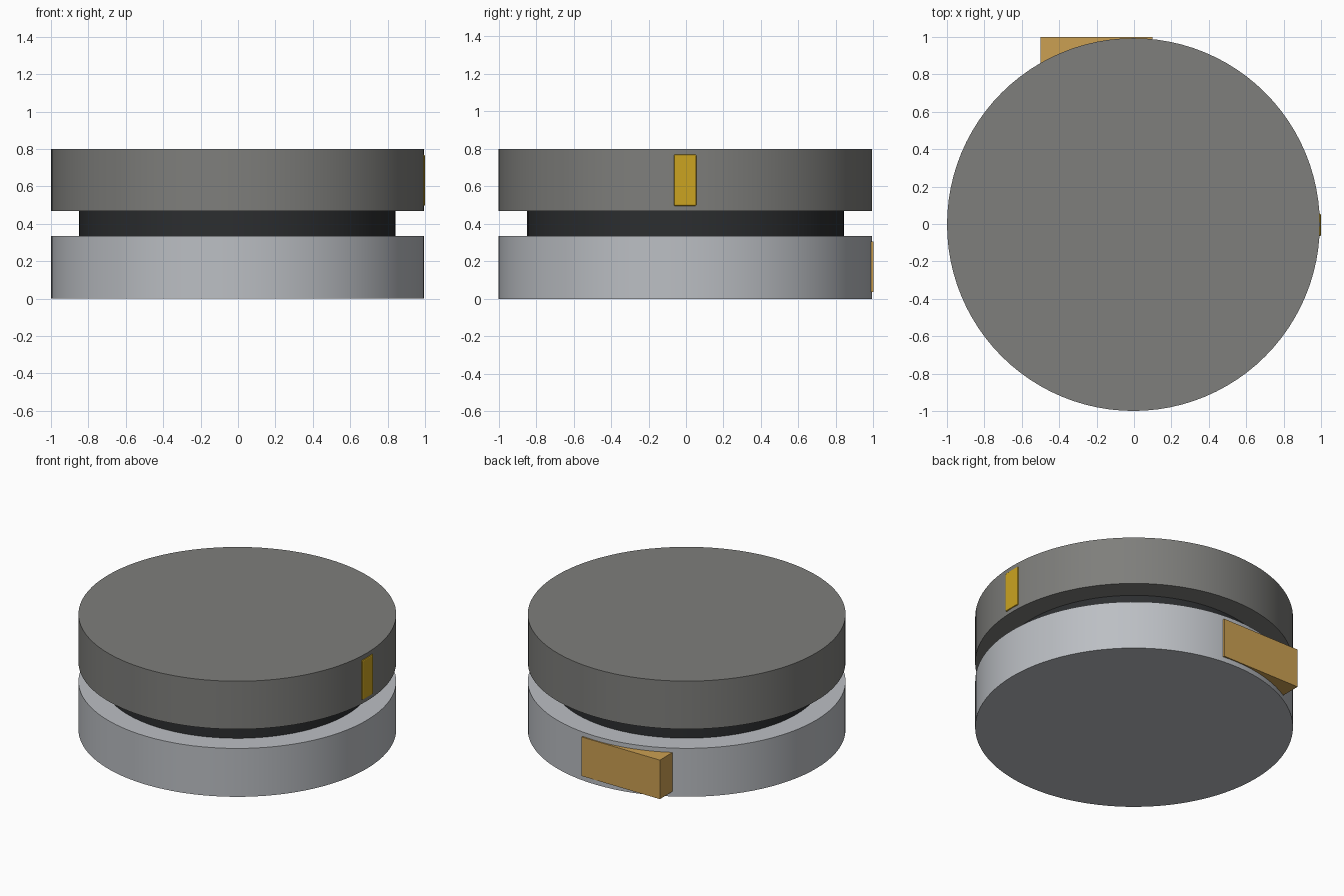
import bpy
import math

cube = bpy.data.objects.get("Cube")
if cube:
    bpy.data.objects.remove(cube, do_unlink=True)

CENTRE = -0.003   # shared axis of the round parts, in x and y
RADIUS = 0.9965


def material(name, rgb):
    mat = bpy.data.materials.new(name)
    mat.use_nodes = True
    colour = (*rgb, 1.0)
    mat.diffuse_color = colour
    mat.node_tree.nodes["Principled BSDF"].inputs["Base Color"].default_value = colour
    return mat


def disc(name, radius, bottom, top, mat):
    bpy.ops.mesh.primitive_cylinder_add(
        vertices=96, radius=radius, depth=top - bottom,
        location=(CENTRE, CENTRE, (bottom + top) / 2))
    obj = bpy.context.object
    obj.name = name
    obj.data.materials.append(mat)
    bpy.ops.object.shade_smooth_by_angle(angle=math.radians(30))
    return obj


def block(name, low, high, mat):
    bpy.ops.mesh.primitive_cube_add(
        size=1, location=[(a + b) / 2 for a, b in zip(low, high)])
    obj = bpy.context.object
    obj.name = name
    obj.scale = [b - a for a, b in zip(low, high)]
    bpy.ops.object.transform_apply(location=False, rotation=False, scale=True)
    obj.data.materials.append(mat)
    return obj


warm_grey = material("warm grey", (0.21, 0.21, 0.20))
light_grey = material("light grey", (0.50, 0.52, 0.55))
black = material("soft black", (0.025, 0.027, 0.029))
gold = material("gold", (0.60, 0.37, 0.015))
tan = material("tan", (0.60, 0.35, 0.085))

# Two thick discs joined by a narrower neck
disc("base_disc", RADIUS, 0.0, 0.335, light_grey)
disc("neck", 0.846, 0.335, 0.468, black)
disc("top_disc", RADIUS, 0.468, 0.80, warm_grey)

# Block set into the back of the base
block("rear_block", (-0.5, 0.80, 0.035), (0.10, 1.0, 0.305), tan)

# Small marker with softened edges on the side of the top disc
marker = block("side_marker", (0.94, -0.065, 0.495), (1.0, 0.056, 0.77), gold)
bevel = marker.modifiers.new("soft_edges", "BEVEL")
bevel.width = 0.008
bevel.segments = 2
